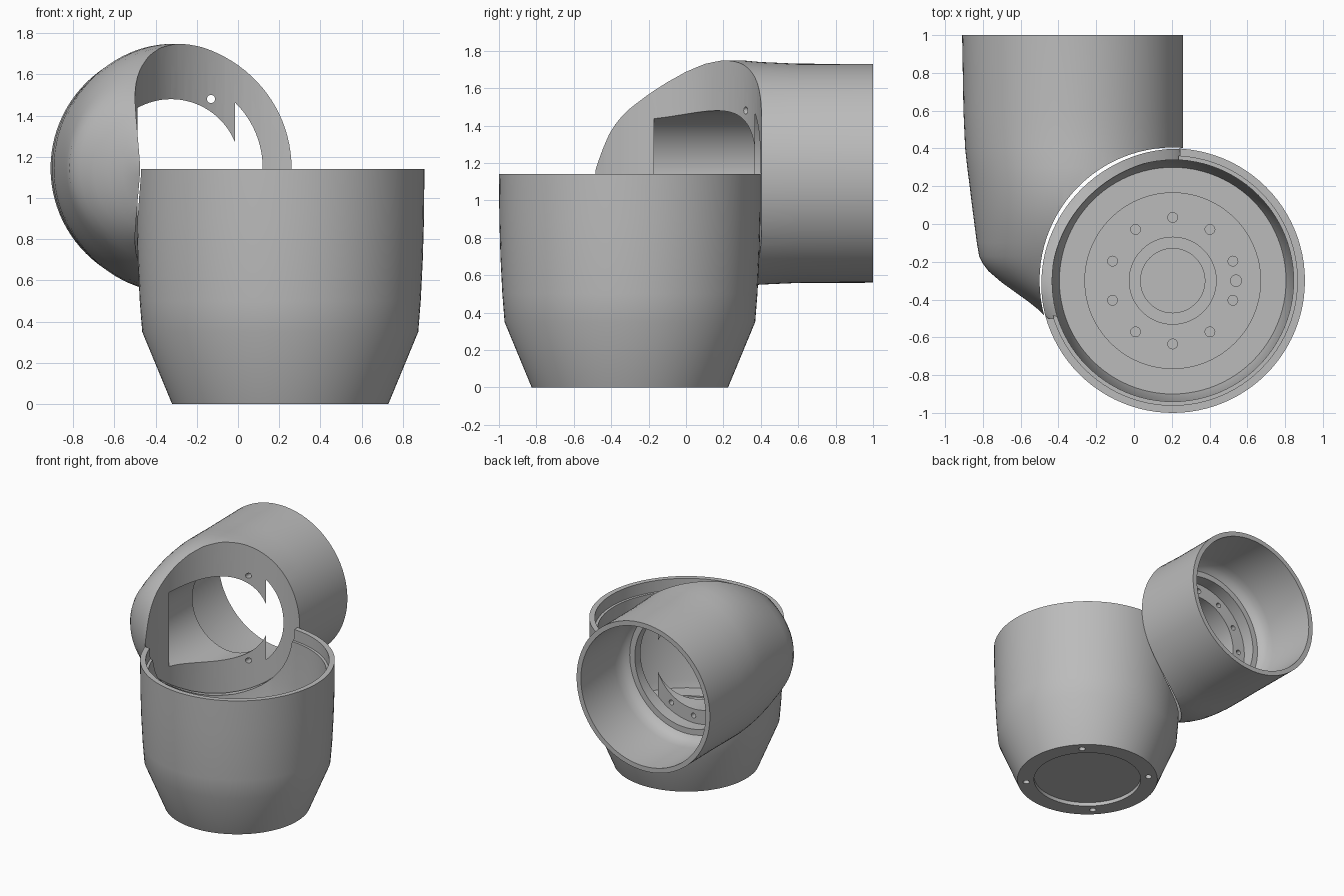
import bpy, bmesh, math
from mathutils import Vector

if "Cube" in bpy.data.objects:
    bpy.data.objects.remove(bpy.data.objects["Cube"], do_unlink=True)

CUP = (0.205, -0.30)      # cup axis (x, y)
TUBE = (-0.325, 1.145)    # tube axis (x, z)

grey = bpy.data.materials.new("Plain grey")
grey.use_nodes = True
grey.diffuse_color = (0.5, 0.5, 0.5, 1)
grey.node_tree.nodes["Principled BSDF"].inputs["Base Color"].default_value = (0.5, 0.5, 0.5, 1)


def loft(name, axis, sections, sides=96):
    """Closed solid through ellipses (position, centre a, centre b, radius a, radius b)."""
    bm = bmesh.new()
    rings = []
    for t, a, b, ra, rb in sections:
        ring = []
        for i in range(sides):
            ang = math.tau * i / sides
            u, v = a + ra * math.cos(ang), b + rb * math.sin(ang)
            ring.append(bm.verts.new((u, v, t) if axis == "z" else (u, t, v)))
        rings.append(ring)
    for lo, hi in zip(rings, rings[1:]):
        for i in range(sides):
            j = (i + 1) % sides
            bm.faces.new((lo[i], lo[j], hi[j], hi[i]))
    bm.faces.new(rings[0])
    bm.faces.new(rings[-1])
    bmesh.ops.recalc_face_normals(bm, faces=bm.faces)
    mesh = bpy.data.meshes.new(name)
    bm.to_mesh(mesh)
    bm.free()
    mesh.materials.append(grey)
    obj = bpy.data.objects.new(name, mesh)
    bpy.context.collection.objects.link(obj)
    return obj


def turned(name, axis, centre, profile, sides=96):
    """Round solid from (position, radius) pairs."""
    return loft(name, axis, [(t, *centre, r, r) for t, r in profile], sides)


def cut(obj, cutter):
    mod = obj.modifiers.new("cut", "BOOLEAN")
    mod.operation, mod.solver, mod.object = "DIFFERENCE", "EXACT", cutter
    bpy.ops.object.select_all(action="DESELECT")
    bpy.context.view_layer.objects.active = obj
    obj.select_set(True)
    bpy.ops.object.modifier_apply(modifier=mod.name)
    bpy.data.objects.remove(cutter, do_unlink=True)


def drill(obj, axis, centre, count, start, circle, radius, lo, hi):
    """Ring of small round holes."""
    for i in range(count):
        ang = start + math.tau * i / count
        spot = (centre[0] + circle * math.cos(ang), centre[1] + circle * math.sin(ang))
        cut(obj, turned("hole", axis, spot, [(lo, radius), (hi, radius)], 16))


def elbow_solid(name, scale=1.0):
    # position y, centre x, half width, half height
    shape = [(-0.5, -0.30, 0.16, 0.10), (-0.45, -0.30, 0.21, 0.24), (-0.41, -0.30, 0.26, 0.31),
             (-0.36, -0.30, 0.33, 0.355), (-0.31, -0.30, 0.40, 0.39), (-0.25, -0.30, 0.47, 0.425),
             (-0.21, -0.30, 0.50, 0.45), (-0.17, -0.30, 0.52, 0.475), (-0.1, -0.30, 0.532, 0.515),
             (0.0, -0.30, 0.545, 0.56), (0.1, -0.30, 0.558, 0.59), (0.2, -0.30, 0.57, 0.604),
             (0.3, -0.31, 0.573, 0.604), (0.4, -0.317, 0.577, 0.595), (0.6, -0.322, 0.581, 0.586),
             (1.0, -0.325, 0.585, 0.585)]
    return loft(name, "y", [(y, x, TUBE[1], w * scale, h * scale) for y, x, w, h in shape])


# Cup: tapered base, slightly flared wall, stepped rim and floor
cup = turned("cup", "z", CUP, [(0, 0.525), (0.35, 0.67), (0.5, 0.682), (0.7, 0.692),
                               (0.9, 0.698), (1.14, 0.70)])
cut(cup, turned("cavity", "z", CUP, [(0.22, 0.17), (0.28, 0.17), (0.28, 0.23), (0.29, 0.23),
                                     (0.29, 0.465), (0.30, 0.465), (0.30, 0.60), (0.36, 0.615),
                                     (0.7, 0.638), (1.05, 0.64), (1.05, 0.66), (1.2, 0.66)]))
cut(cup, elbow_solid("elbow_clearance", 0.97))
cut(cup, turned("base_recess", "z", CUP, [(-0.1, 0.40), (0.03, 0.40)]))
drill(cup, "z", CUP, 4, math.pi / 4, 0.46, 0.025, -0.1, 0.06)
drill(cup, "z", CUP, 10, math.pi / 2, 0.335, 0.026, 0.24, 0.4)
drill(cup, "z", CUP, 1, 0, 0.335, 0.03, 0.26, 0.4)

# Elbow: tube that wraps the cup, with a stepped bore opening into it
elbow = elbow_solid("elbow_tube")
cut(elbow, turned("cup_space", "z", CUP, [(0.2, 0.705), (2.2, 0.705)]))
cut(elbow, turned("bore", "y", TUBE, [(-0.17, 0.335), (0.37, 0.335), (0.37, 0.445), (0.47, 0.445),
                                      (0.47, 0.49), (0.49, 0.515), (0.53, 0.535), (0.58, 0.545),
                                      (1.1, 0.548)]))
drill(elbow, "y", TUBE, 12, 0, 0.388, 0.02, 0.28, 0.42)

for part in (cup, elbow):
    bpy.ops.object.select_all(action="DESELECT")
    bpy.context.view_layer.objects.active = part
    part.select_set(True)
    bpy.ops.object.shade_smooth_by_angle(angle=math.radians(28))
